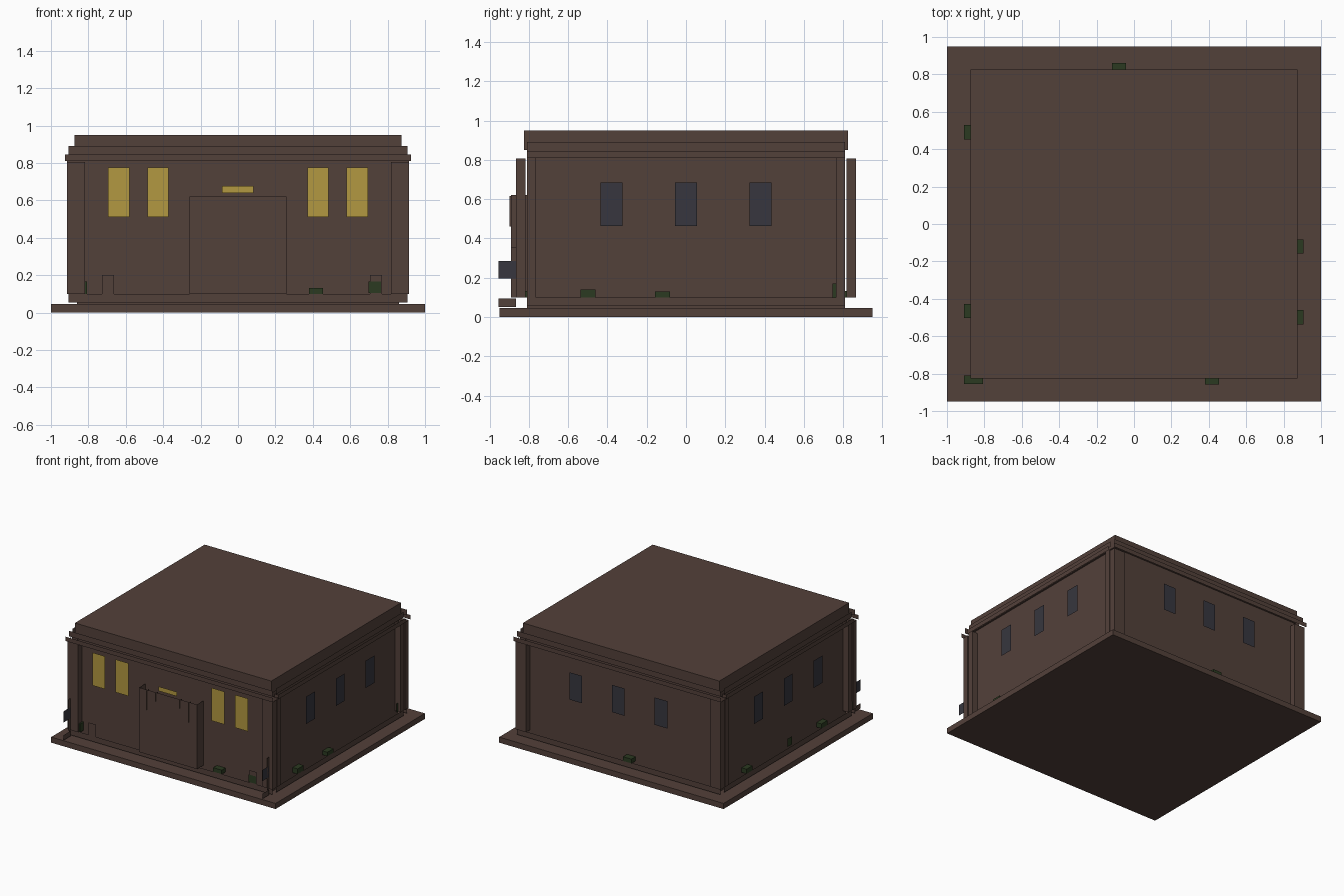
import bpy, bmesh
from mathutils import Vector

cube = bpy.data.objects.get("Cube")
if cube:
    bpy.data.objects.remove(cube)


def material(name, rgb):
    m = bpy.data.materials.new(name)
    m.use_nodes = True
    m.diffuse_color = (*rgb, 1)
    bsdf = m.node_tree.nodes["Principled BSDF"]
    bsdf.inputs["Base Color"].default_value = (*rgb, 1)
    bsdf.inputs["Roughness"].default_value = 0.9
    return m


BROWN = material("brown_stone", (0.086, 0.052, 0.042))
YELLOW = material("lit_yellow", (0.45, 0.315, 0.052))
SLATE = material("dark_slate", (0.038, 0.037, 0.049))
GREEN = material("shrub_green", (0.024, 0.042, 0.015))

AXES = {"x": Vector((1, 0, 0)), "y": Vector((0, 1, 0)), "z": Vector((0, 0, 1))}


def block(name, mat, xs, ys, zs, open_axes=""):
    """Box between limits; faces along the open axes are left out."""
    bm = bmesh.new()
    bmesh.ops.create_cube(bm, size=1)
    bm.normal_update()
    gone = [f for f in bm.faces if any(abs(f.normal.dot(AXES[a])) > 0.9 for a in open_axes)]
    bmesh.ops.delete(bm, geom=gone, context="FACES")
    for v in bm.verts:
        for i, (lo, hi) in enumerate((xs, ys, zs)):
            v.co[i] = lo if v.co[i] < 0 else hi
    mesh = bpy.data.meshes.new(name)
    bm.to_mesh(mesh)
    bm.free()
    mesh.materials.append(mat)
    ob = bpy.data.objects.new(name, mesh)
    bpy.context.collection.objects.link(ob)
    return ob


def card(name, mat, axis, at, along, zs):
    """Flat upright panel facing along the given axis."""
    bm = bmesh.new()
    pts = [(along[0], zs[0]), (along[1], zs[0]), (along[1], zs[1]), (along[0], zs[1])]
    if (axis == "x") == (at < 0):
        pts.reverse()
    bm.faces.new([bm.verts.new((at, a, z) if axis == "x" else (a, at, z)) for a, z in pts])
    mesh = bpy.data.meshes.new(name)
    bm.to_mesh(mesh)
    bm.free()
    mesh.materials.append(mat)
    ob = bpy.data.objects.new(name, mesh)
    bpy.context.collection.objects.link(ob)
    return ob


def span(centre, half):
    return (centre - half, centre + half)


# Main masses
block("ground_slab", BROWN, (-1, 1), (-0.95, 0.95), (0, 0.045))
block("wall_core", BROWN, (-0.86, 0.86), (-0.81, 0.81), (0.045, 0.88), "z")
block("roof", BROWN, (-0.875, 0.875), (-0.826, 0.826), (0.85, 0.95))

# Bands around the walls: half width, bottom, top
bands = [("base_band", 0.907, 0.055, 0.1),
         ("lower_cornice", 0.925, 0.81, 0.845),
         ("upper_cornice", 0.906, 0.845, 0.89)]
for s in (-1, 1):
    for name, half, low, high in bands:
        card(name, BROWN, "y", s * (half - 0.05), (-half, half), (low, high))
        card(name, BROWN, "x", s * half, (-0.81, 0.81), (low, high))

# Corner pilasters
for sx in (-1, 1):
    for sy in (-1, 1):
        block("end_pilaster", BROWN, span(sx * 0.867, 0.048), span(sy * 0.842, 0.024),
              (0.1, 0.806), "z")
        block("side_pilaster", BROWN, span(sx * 0.888, 0.026), span(sy * 0.787, 0.022),
              (0.1, 0.82), "z")

# Windows
for x in (-0.637, -0.428, 0.428, 0.637):
    card("lit_window", YELLOW, "y", -0.864, span(x, 0.057), (0.51, 0.775))
for c in (-0.38, 0, 0.38):
    for s in (-1, 1):
        card("side_window", SLATE, "x", s * 0.911, span(c, 0.056), (0.464, 0.684))
    card("back_window", SLATE, "y", 0.861, span(c, 0.056), (0.464, 0.684))

# Entrance portal with stepped brackets and a lit panel above
block("portal", BROWN, (-0.258, 0.258), (-0.89, -0.81), (0.1, 0.62), "z")
for s in (-1, 1):
    card("outer_bracket", BROWN, "x", s * 0.187, (-0.898, -0.868), (0.46, 0.617))
    card("inner_bracket", BROWN, "x", s * 0.107, (-0.898, -0.868), (0.55, 0.617))
card("lit_panel", YELLOW, "y", -0.893, (-0.085, 0.082), (0.64, 0.676))

# Lamps at the front corners
for s in (-1, 1):
    card("lantern", SLATE, "x", s * 0.885, (-0.954, -0.867), (0.195, 0.285))
    card("lamp_post", BROWN, "x", s * 0.885, (-0.892, -0.867), (0.1, 0.357))
    card("lamp_foot", BROWN, "x", s * 0.885, (-0.954, -0.867), (0.052, 0.093))

# Low plates by the front wall
for x in (-0.695, 0.738):
    card("low_plate", BROWN, "y", -0.86, span(x, 0.033), (0.1, 0.2))

# Shrubs along the walls
for x, y, top in ((0.885, -0.498, 0.14), (0.885, -0.12, 0.13),
                  (-0.887, 0.49, 0.135), (-0.887, -0.465, 0.135)):
    block("side_shrub", GREEN, span(x, 0.022), span(y, 0.038), (0.098, top))
block("front_shrub", GREEN, span(0.417, 0.038), (-0.857, -0.81), (0.098, 0.132))
block("back_shrub", GREEN, span(-0.08, 0.038), (0.81, 0.862), (0.098, 0.132))
block("corner_shrub", GREEN, (-0.909, -0.808), (-0.855, -0.81), (0.098, 0.165))
card("flat_front_shrub", GREEN, "y", -0.863, span(0.731, 0.034), (0.105, 0.165))
card("flat_side_shrub", GREEN, "x", 0.89, (0.747, 0.8), (0.1, 0.17))
card("flat_side_shrub", GREEN, "x", -0.89, span(-0.05, 0.03), (0.1, 0.165))
